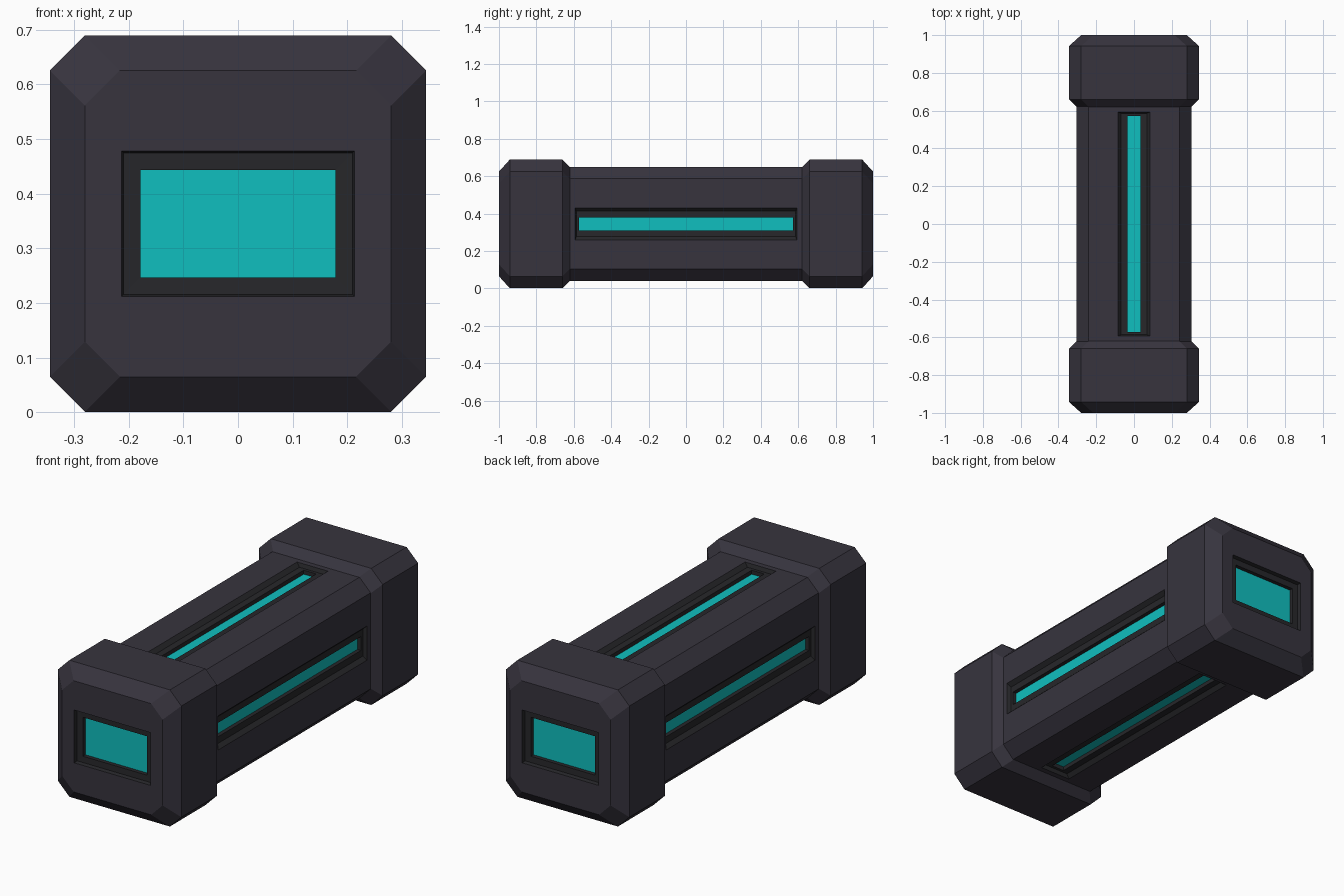
import bpy, bmesh
from math import pi
from mathutils import Matrix

if "Cube" in bpy.data.objects:
    bpy.data.objects.remove(bpy.data.objects["Cube"])

CZ = 0.345  # height of the long axis


def material(name, rgb):
    m = bpy.data.materials.new(name)
    m.diffuse_color = (*rgb, 1)
    m.use_nodes = True
    m.node_tree.nodes["Principled BSDF"].inputs["Base Color"].default_value = m.diffuse_color
    return m


SHELL = material("dark_shell", (0.038, 0.034, 0.048))
TRIM = material("dark_trim", (0.020, 0.020, 0.023))
GLOW = material("cyan_panel", (0.005, 0.52, 0.52))


def octagon(h, c):
    """Square of half size h with corners cut by c."""
    k = h - c
    return [(h, -k), (h, k), (k, h), (-k, h), (-h, k), (-h, -k), (-k, -h), (k, -h)]


def rect(a, b):
    return [(a, -b), (a, b), (-a, b), (-a, -b)]


def loft(name, rings, matrix, mat):
    """Closed solid through (profile, height) rings along local z."""
    bm = bmesh.new()
    loops = [[bm.verts.new((x, y, z)) for x, y in prof] for prof, z in rings]
    n = len(loops[0])
    for lo, hi in zip(loops, loops[1:]):
        for i in range(n):
            j = (i + 1) % n
            bm.faces.new((lo[i], lo[j], hi[j], hi[i]))
    bm.faces.new(loops[0][::-1])
    bm.faces.new(loops[-1])
    bm.transform(matrix)
    bmesh.ops.recalc_face_normals(bm, faces=bm.faces)
    me = bpy.data.meshes.new(name)
    bm.to_mesh(me)
    bm.free()
    me.materials.append(mat)
    ob = bpy.data.objects.new(name, me)
    bpy.context.scene.collection.objects.link(ob)
    return ob


def recess(target, name, matrix, outer, mid, inner):
    """Stepped pocket cut from the face at local z = 0, with a panel in its floor."""
    cutter = loft(name + "_cutter", [
        (rect(*inner), -0.05), (rect(*inner), -0.02), (rect(*mid), -0.019),
        (rect(*outer), 0), (rect(*outer), 0.02)], matrix, TRIM)
    mod = target.modifiers.new(name, 'BOOLEAN')
    mod.operation = 'DIFFERENCE'
    mod.solver = 'EXACT'
    mod.material_mode = 'TRANSFER'
    mod.object = cutter
    bpy.context.view_layer.objects.active = target
    bpy.ops.object.modifier_apply(modifier=mod.name)
    bpy.data.objects.remove(cutter)
    a, b = inner
    plate = rect(a + 0.001, b + 0.001)
    loft(name + "_panel", [(plate, -0.06), (plate, -0.04)], matrix, GLOW)


CENTRE = Matrix.Translation((0, 0, CZ))

# Long octagonal body
along_y = CENTRE @ Matrix.Rotation(-pi / 2, 4, 'X')
body = loft("body", [(octagon(0.304, 0.062), -0.70), (octagon(0.304, 0.062), 0.70)],
            along_y, SHELL)

# Light slots on the four long sides
for i, side in enumerate(("top", "right", "bottom", "left")):
    face = CENTRE @ Matrix.Rotation(i * pi / 2, 4, 'Y') @ Matrix.Translation((0, 0, 0.304))
    recess(body, side + "_slot", face, (0.086, 0.593), (0.068, 0.586), (0.035, 0.573))

# Bevelled end caps, each with a rectangular window
for side, angle in (("front", pi / 2), ("back", -pi / 2)):
    out = CENTRE @ Matrix.Rotation(angle, 4, 'X')
    cap = loft(side + "_cap", [
        (octagon(0.282, 0.065), 0.598), (octagon(0.344, 0.064), 0.66),
        (octagon(0.344, 0.064), 0.942), (octagon(0.28, 0.064), 1.0)], out, SHELL)
    recess(cap, side + "_window", out @ Matrix.Translation((0, 0, 1.0)),
           (0.213, 0.133), (0.209, 0.129), (0.178, 0.098))
